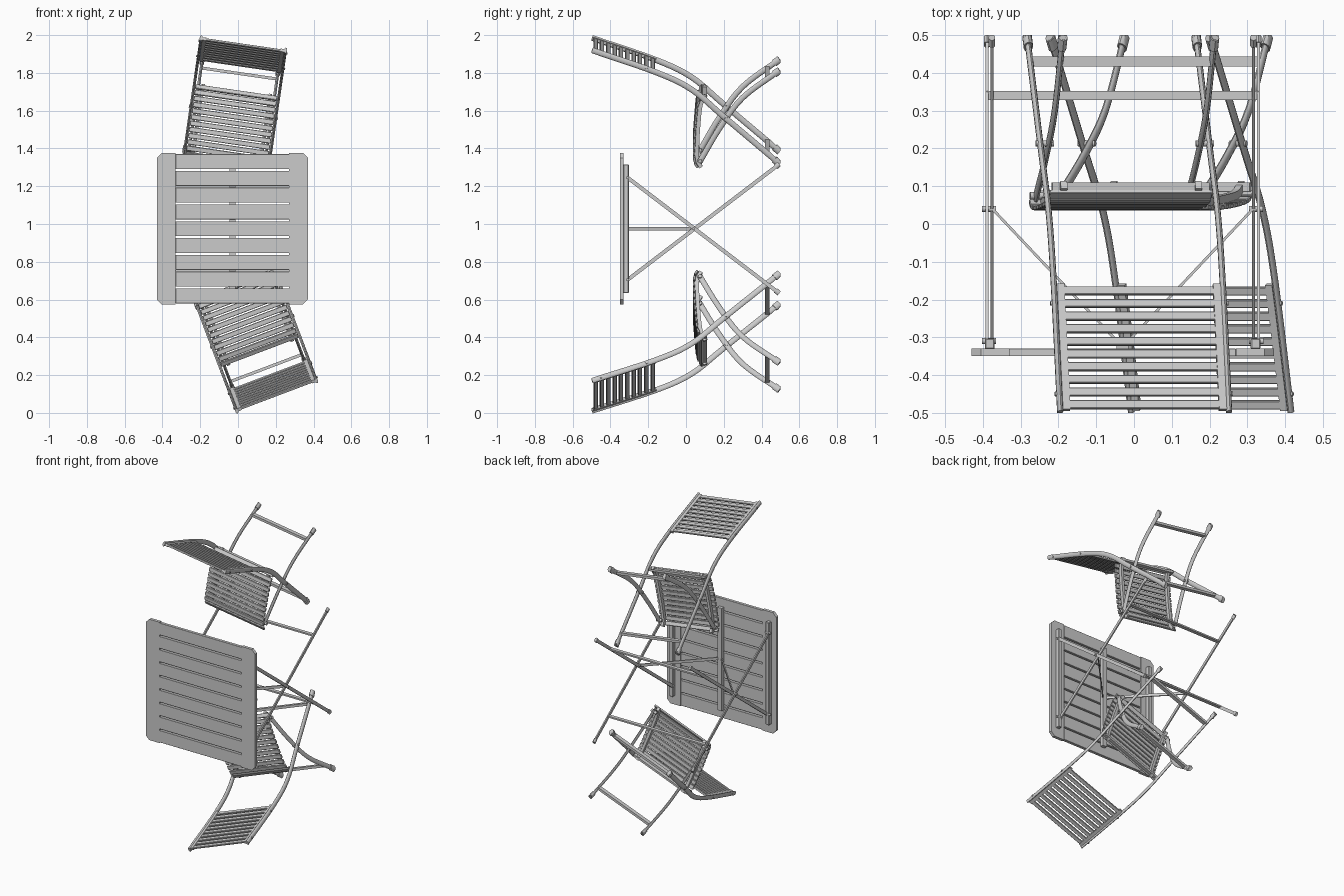
import bpy, bmesh
from math import radians, sin, cos, pi
from mathutils import Matrix, Vector

if "Cube" in bpy.data.objects:
    bpy.data.objects.remove(bpy.data.objects["Cube"])

# Furniture is built upright (x width, y depth, z up) and tipped so that up is -y
def placed(cx, cz, angle):
    return (Matrix.Translation((cx, 0.5, cz)) @ Matrix.Rotation(radians(90), 4, 'X')
            @ Matrix.Rotation(radians(angle), 4, 'Z'))


def finish(name, bm, M):
    bmesh.ops.recalc_face_normals(bm, faces=bm.faces)
    me = bpy.data.meshes.new(name)
    bm.to_mesh(me)
    bm.free()
    ob = bpy.data.objects.new(name, me)
    bpy.context.collection.objects.link(ob)
    ob.matrix_world = M
    return ob


def smooth(ob):
    bpy.ops.object.select_all(action='DESELECT')
    ob.select_set(True)
    bpy.context.view_layer.objects.active = ob
    bpy.ops.object.shade_smooth_by_angle(angle=radians(40))


def box(name, M, center, size, tilt=0.0, bevel=0.0):
    bm = bmesh.new()
    bmesh.ops.create_cube(bm, size=1)
    bmesh.ops.scale(bm, vec=size, verts=bm.verts)
    if bevel:
        bmesh.ops.bevel(bm, geom=bm.edges[:], offset=bevel, segments=1, affect='EDGES')
    bmesh.ops.rotate(bm, verts=bm.verts, matrix=Matrix.Rotation(tilt, 3, 'X'))
    bmesh.ops.translate(bm, vec=center, verts=bm.verts)
    return finish(name, bm, M)


def spline(pts, n=5):
    p = [Vector(q) for q in pts]
    p = [2 * p[0] - p[1]] + p + [2 * p[-1] - p[-2]]
    out = []
    for i in range(1, len(p) - 2):
        a, b, c, d = p[i - 1:i + 3]
        for k in range(n):
            t = k / n
            out.append(0.5 * (2 * b + (c - a) * t + (2 * a - 5 * b + 4 * c - d) * t * t
                              + (3 * b - a - 3 * c + d) * t ** 3))
    return out + [p[-2]]


# Sweep an oval (or four-sided) section along a depth/height path at width position x
def sweep(name, M, x, path, wide, deep, sides=10):
    bm = bmesh.new()
    rings = []
    k = 2 ** 0.5 if sides == 4 else 1
    for i, p in enumerate(path):
        t = (path[min(i + 1, len(path) - 1)] - path[max(i - 1, 0)]).normalized()
        nrm = Vector((-t.y, t.x))
        ring = []
        for s in range(sides):
            a = 2 * pi * (s + 0.5) / sides
            q = p + nrm * (deep / 2 * k * sin(a))
            ring.append(bm.verts.new((x + wide / 2 * k * cos(a), q.x, min(max(q.y, 0), 1))))
        rings.append(ring)
    for r0, r1 in zip(rings, rings[1:]):
        for s in range(sides):
            e = (s + 1) % sides
            bm.faces.new((r0[s], r0[e], r1[e], r1[s]))
    bm.faces.new(rings[0])
    bm.faces.new(rings[-1])
    ob = finish(name, bm, M)
    if sides > 4:
        smooth(ob)


def rod(name, M, a, b, r, sides=10):
    a, b = Vector(a), Vector(b)
    bm = bmesh.new()
    bmesh.ops.create_cone(bm, cap_ends=True, segments=sides, radius1=r, radius2=r, depth=(b - a).length)
    rot = (b - a).to_track_quat('Z', 'Y').to_matrix().to_4x4()
    bmesh.ops.transform(bm, matrix=Matrix.Translation((a + b) / 2) @ rot, verts=bm.verts)
    smooth(finish(name, bm, M))


def foot(name, M, x, path, wide, deep, length=0.036):
    d = (path[-1] - path[-2]).normalized()
    e = path[-1]
    sweep(name, M, x, [e - d * length, e - d * (length - 0.006), e - d * 0.006, e], wide, deep)


def at(path, h):
    for a, b in zip(path, path[1:]):
        if min(a.y, b.y) <= h <= max(a.y, b.y):
            return a.lerp(b, (h - a.y) / (b.y - a.y)), b - a


LONG = spline([(0.005, 0.998), (0.122, 0.66), (0.215, 0.47), (0.36, 0.30), (0.612, 0.004)])
SHORT = spline([(0.61, 0.43), (0.43, 0.325), (0.262, 0.20), (0.115, 0.004)])
SEAT = spline([(0.25, 0.412), (0.30, 0.438), (0.40, 0.45), (0.52, 0.457), (0.60, 0.455), (0.637, 0.437)])


def chair(M):
    for s in (-1, 1):
        # crossing legs, the long pair carries the backrest
        sweep("chair_long_leg", M, s * 0.226, LONG, 0.016, 0.031)
        sweep("chair_short_leg", M, s * 0.203, SHORT, 0.016, 0.03)
        foot("chair_front_foot", M, s * 0.226, LONG, 0.025, 0.04)
        foot("chair_back_foot", M, s * 0.203, SHORT, 0.025, 0.04)
        rod("chair_pivot", M, (s * 0.19, 0.37, 0.287), (s * 0.238, 0.37, 0.287), 0.008)
        for h in (0.95, 0.71):
            p, _ = at(LONG, h)
            rod("backrest_bolt", M, (s * 0.21, p.x, p.y), (s * 0.238, p.x, p.y), 0.006)
        # upright strip beside the backrest slats
        strip = [at(LONG, 0.66 + i * 0.083)[0] for i in range(5)]
        sweep("backrest_side_strip", M, s * 0.209, strip, 0.02, 0.016, 4)
        # seat rail below the slats
        sweep("seat_rail", M, s * 0.18, [p - Vector((0, 0.016)) for p in SEAT], 0.018, 0.022, 4)
        rod("seat_pivot", M, (s * 0.18, 0.6, 0.425), (s * 0.22, 0.6, 0.425), 0.01)
    # backrest slats
    for i in range(10):
        p, d = at(LONG, 0.677 + i * 0.0335)
        box("backrest_slat", M, (0, p.x, p.y), (0.42, 0.012, 0.023),
            Vector((0, 1)).angle_signed(d) * -1 + pi, 0.002)
    # seat slats spaced evenly along the curved seat
    run = sum((b - a).length for a, b in zip(SEAT, SEAT[1:]))
    for i in range(12):
        left = run * (i + 0.5) / 12
        for a, b in zip(SEAT, SEAT[1:]):
            d = b - a
            if left <= d.length:
                break
            left -= d.length
        p = a + d.normalized() * left
        box("seat_slat", M, (0, p.x, p.y), (0.436, 0.026, 0.012),
            Vector((d.y, d.x)).angle_signed(Vector((0, 1))) * -1, 0.002)
    box("seat_back_crossbar", M, (0, 0.265, 0.402), (0.42, 0.014, 0.024))
    # stretchers between each leg pair
    for name, path, w in (("front_stretcher", LONG, 0.444), ("back_stretcher", SHORT, 0.4)):
        p, _ = at(path, 0.07)
        box(name, M, (0, p.x, p.y), (w, 0.016, 0.026))


def table(M):
    # two wide end boards with clipped corners
    for s in (-1, 1):
        bm = bmesh.new()
        c = 0.025
        outline = [(0.3, -0.4), (0.4 - c, -0.4), (0.4, -0.4 + c), (0.4, 0.4 - c), (0.4 - c, 0.4), (0.3, 0.4)]
        face = bm.faces.new([bm.verts.new((s * x, y, 0.83)) for x, y in outline])
        ext = bmesh.ops.extrude_face_region(bm, geom=[face])
        bmesh.ops.translate(bm, vec=(0, 0, 0.02),
                            verts=[v for v in ext['geom'] if isinstance(v, bmesh.types.BMVert)])
        finish("table_end_board", bm, M)
        # rail under the top and the two crossing legs
        box("table_rail", M, (s * 0.352, 0, 0.817), (0.026, 0.68, 0.028), 0, 0.003)
        for x, e in ((0.359, 1), (0.346, -1)):
            path = [Vector((e * 0.275, 0.815)), Vector((-e * 0.342, 0.006))]
            sweep("table_leg", M, s * x, path, 0.008, 0.02, 4)
            foot("table_foot", M, s * x, path, 0.018, 0.028, 0.025)
            rod("table_leg_bolt", M, (s * 0.335, e * 0.27, 0.81), (s * 0.373, e * 0.27, 0.81), 0.008)
        rod("table_pivot", M, (s * 0.335, 0, 0.46), (s * 0.372, 0, 0.46), 0.008)
        # thin flat diagonal brace from pivot to the middle batten
        bm = bmesh.new()
        ends = [Vector((s * 0.345, 0, 0.46)), Vector((s * 0.015, 0, 0.81))]
        n = Vector((0.0025, 0, s * 0.0025))
        pts = [bm.verts.new(p + o + Vector((0, y, 0))) for p in ends for o in (n, -n) for y in (-0.009, 0.009)]
        bmesh.ops.convex_hull(bm, input=pts)
        finish("table_brace", bm, M)
    for i in range(9):
        box("table_slat", M, (0, (i - 4) * 0.0889, 0.84), (0.6, 0.079, 0.02), 0, 0.001)
    box("table_middle_batten", M, (0, 0, 0.819), (0.032, 0.68, 0.022))
    # stretchers near the floor
    for e, w in ((1, 0.72), (-1, 0.69)):
        box("table_stretcher", M, (0, -e * 0.224, 0.16), (w, 0.01, 0.024))


table(placed(-0.03, 0.975, 0))
chair(placed(0.206, 0.086, 20.7))
chair(placed(0.029, 1.957, 171.7))
